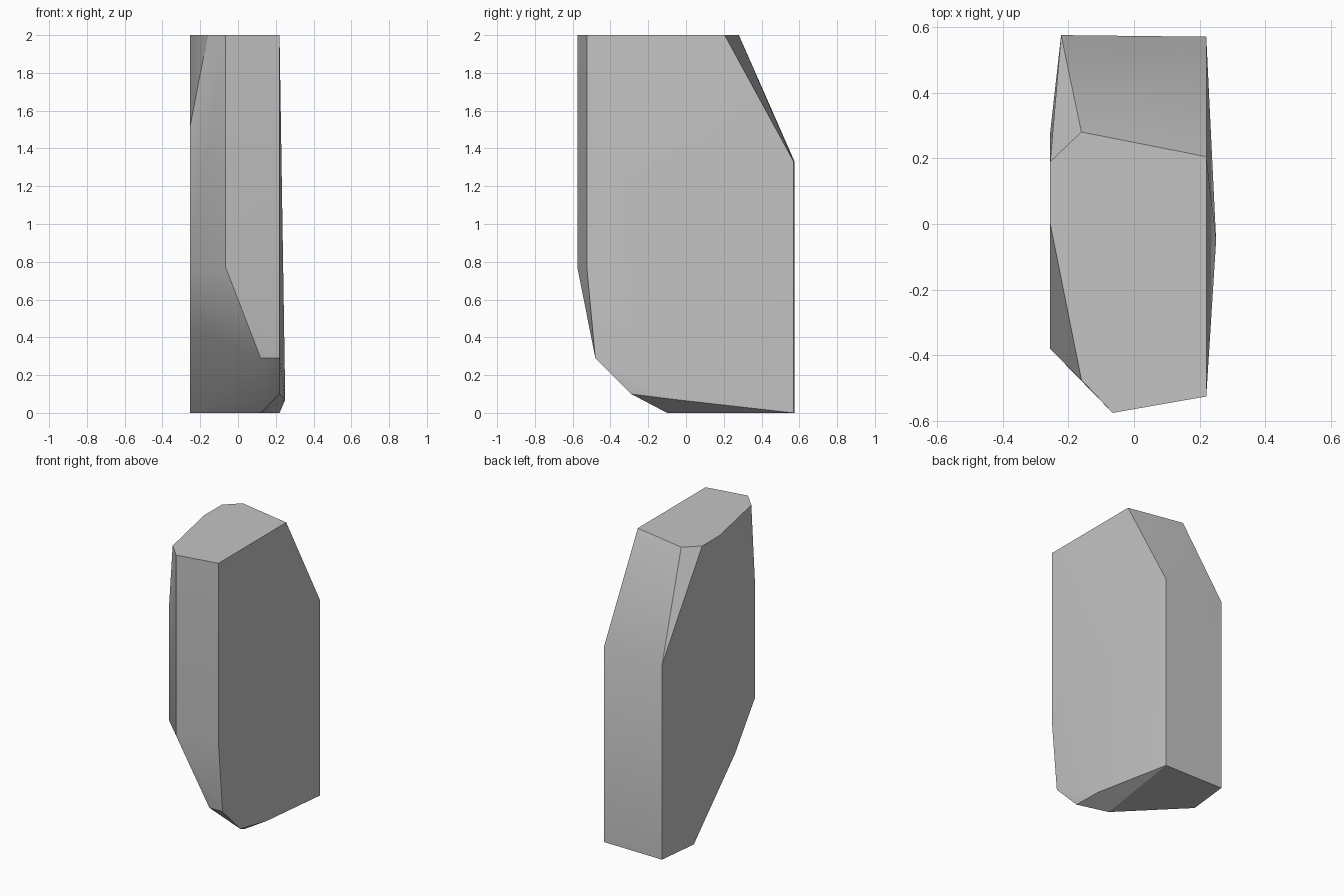
import bpy
import bmesh
import math

default_cube = bpy.data.objects.get("Cube")
if default_cube:
    bpy.data.objects.remove(default_cube, do_unlink=True)


def make_material(name, rgb):
    material = bpy.data.materials.new(name)
    material.use_nodes = True
    colour = (*rgb, 1.0)
    material.diffuse_color = colour
    shader = material.node_tree.nodes["Principled BSDF"]
    shader.inputs["Base Color"].default_value = colour
    shader.inputs["Roughness"].default_value = 0.9
    return material


TOP = 2.0
LEFT = -0.255    # plane of the flat -x side
RIGHT = 0.22     # plane of the +x side

# Vertical edges of the shard: x, y, lower z, upper z
uprights = [
    (RIGHT, -0.525, 0.77, TOP),
    (-0.065, -0.575, 0.77, TOP),
    (LEFT, -0.38, 0.75, 1.51),
    (RIGHT, 0.57, 0, 1.33),
    (-0.222, 0.575, 0, 1.33),
]

# Corners of the flat cut across the top: x, y
top_corners = [
    (-0.16, -0.475), (LEFT, 0), (LEFT, 0.19), (-0.16, 0.28), (RIGHT, 0.205),
]

# Chipped corners around the foot, and the slight bulge on the +x side
chips = [
    (RIGHT, -0.48, 0.29), (0.12, -0.48, 0.29), (RIGHT, -0.29, 0.1),
    (0.12, -0.1, 0), (LEFT, 0.28, 0), (LEFT, -0.165, 0.45),
    (0.25, -0.05, 0.07),
]

corners = list(chips)
corners += [(x, y, TOP) for x, y in top_corners]
for x, y, low, high in uprights:
    corners += [(x, y, low), (x, y, high)]

# Wrap the corners in a convex faceted shell
bm = bmesh.new()
for corner in corners:
    bm.verts.new(corner)
hull = bmesh.ops.convex_hull(bm, input=bm.verts[:])
loose = [v for v in bm.verts if not v.link_faces]
bmesh.ops.delete(bm, geom=loose, context="VERTS")
bmesh.ops.dissolve_limit(bm, angle_limit=math.radians(0.5),
                         verts=bm.verts[:], edges=bm.edges[:])
bmesh.ops.recalc_face_normals(bm, faces=bm.faces[:])

mesh = bpy.data.meshes.new("rock_shard")
bm.to_mesh(mesh)
bm.free()
mesh.materials.append(make_material("stone grey", (0.55, 0.55, 0.55)))

rock = bpy.data.objects.new("rock_shard", mesh)
bpy.context.collection.objects.link(rock)

# Soften the shallow facets and keep the strong breaks crisp
bpy.ops.object.select_all(action="DESELECT")
rock.select_set(True)
bpy.context.view_layer.objects.active = rock
bpy.ops.object.shade_smooth_by_angle(angle=math.radians(30))
